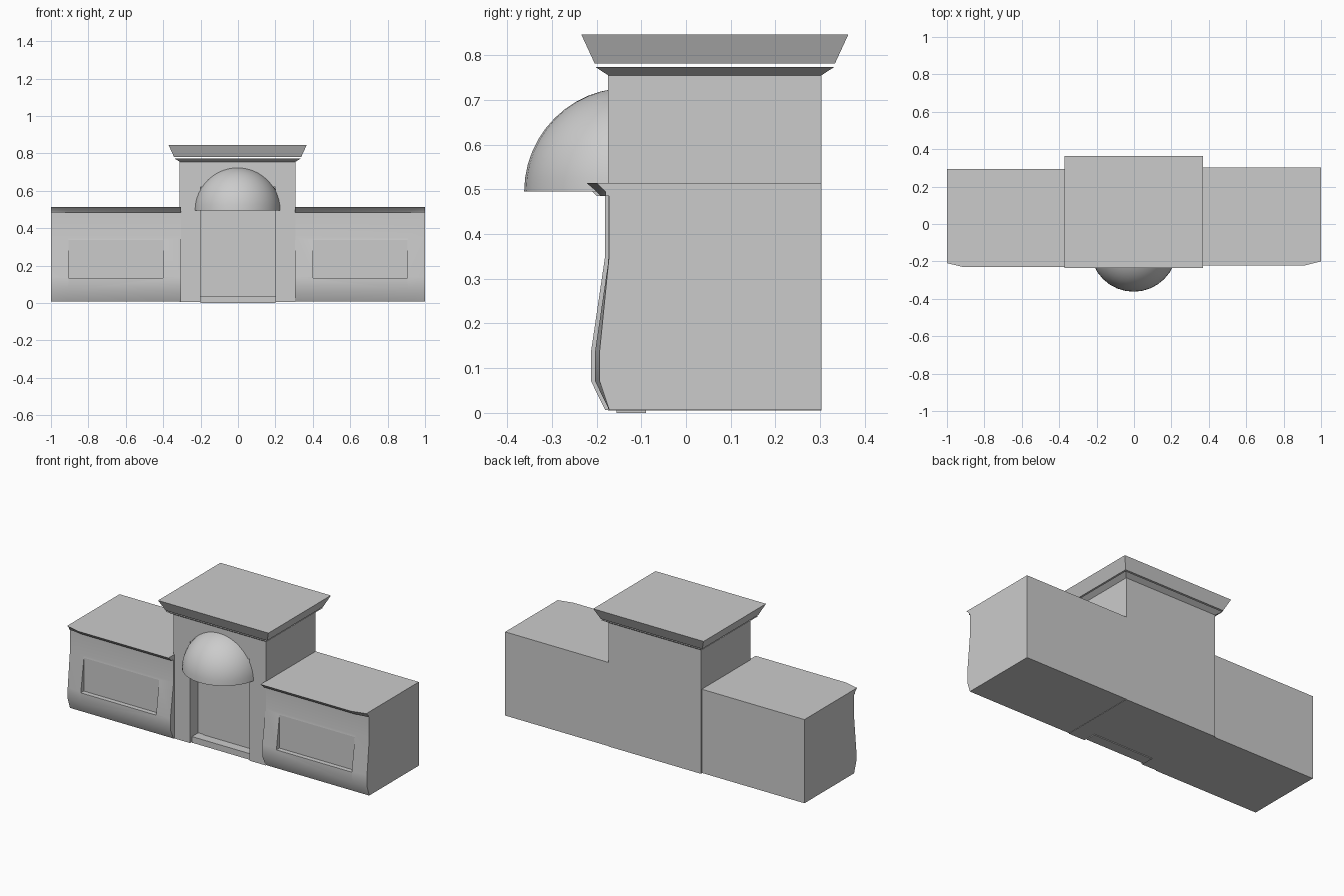
import bpy, bmesh, math
from mathutils import Vector

if "Cube" in bpy.data.objects:
    bpy.data.objects.remove(bpy.data.objects["Cube"])


def make_object(name, bm, smooth=True):
    bmesh.ops.recalc_face_normals(bm, faces=bm.faces[:])
    mesh = bpy.data.meshes.new(name)
    bm.to_mesh(mesh)
    bm.free()
    obj = bpy.data.objects.new(name, mesh)
    bpy.context.collection.objects.link(obj)
    if smooth:
        bpy.ops.object.select_all(action='DESELECT')
        obj.select_set(True)
        bpy.context.view_layer.objects.active = obj
        bpy.ops.object.shade_smooth_by_angle(angle=math.radians(35))
    return obj


def loft(name, rings, smooth=True):
    """Skin a row of matching closed rings and cap both ends."""
    bm = bmesh.new()
    vs = [[bm.verts.new(p) for p in ring] for ring in rings]
    n = len(vs[0])
    for a, b in zip(vs, vs[1:]):
        for i in range(n):
            j = (i + 1) % n
            bm.faces.new((a[i], a[j], b[j], b[i]))
    bm.faces.new(vs[0])
    bm.faces.new(vs[-1])
    return make_object(name, bm, smooth)


def rect(x0, x1, y0, y1, z):
    return [(x0, y0, z), (x1, y0, z), (x1, y1, z), (x0, y1, z)]


def box(name, x0, x1, y0, y1, z0, z1):
    return loft(name, [rect(x0, x1, y0, y1, z0), rect(x0, x1, y0, y1, z1)], False)


def cut(obj, cutter):
    mod = obj.modifiers.new("opening", 'BOOLEAN')
    mod.operation = 'DIFFERENCE'
    mod.solver = 'EXACT'
    mod.object = cutter
    bpy.context.view_layer.objects.active = obj
    bpy.ops.object.modifier_apply(modifier=mod.name)
    bpy.data.objects.remove(cutter)


# Side wings: bulging front profile with an eave, tapered at the outer corner
# (y, z, setback at the outer end)
PROFILE = [(0.303, 0.007, 0), (-0.172, 0.007, 0), (-0.203, 0.07, 0.01),
           (-0.203, 0.14, 0.01), (-0.172, 0.35, 0), (-0.172, 0.485, 0),
           (-0.19, 0.485, 0.01), (-0.20, 0.495, 0.02), (-0.222, 0.514, 0.022),
           (0.303, 0.514, 0)]
for side, sx, dy in (("right", 1, 0.0), ("left", -1, -0.009)):
    rings = [[(sx * x, y + dy + s * k, z) for y, z, s in PROFILE]
             for x, k in ((0.305, 0), (0.91, 0), (1.0, 1))]
    wing = loft(side + "_wing", rings)
    xs = sorted((sx * 0.40, sx * 0.905))
    cut(wing, box("window_cutter", *xs, -0.4, -0.174 + dy, 0.135, 0.36))

# Central tower with the doorway recess
tower = box("tower", -0.312, 0.308, -0.174, 0.303, 0.005, 0.757)
cut(tower, box("doorway_cutter", -0.2, 0.2, -0.4, -0.095, -0.1, 0.62))
box("door", -0.165, 0.158, -0.10, -0.09, 0.035, 0.48)
box("door_step", -0.2, 0.2, -0.155, -0.09, 0.0, 0.037)


# Flared cornice and roof slab
def flare(name, z0, out0, z1, out1):
    def ring(z, o):
        return rect(-0.312 - o, 0.308 + o, -0.174 - o, 0.303 + o, z)
    return loft(name, [ring(z0, out0), ring(z1, out1)], False)


flare("cornice", 0.755, 0.0, 0.774, 0.029)
flare("roof_slab", 0.781, 0.03, 0.846, 0.06)

# Quarter-sphere canopy above the door, open underneath
bm = bmesh.new()
bmesh.ops.create_uvsphere(bm, u_segments=32, v_segments=24, radius=0.232)
for normal in ((0, 0, -1), (0, 1, 0)):
    bmesh.ops.bisect_plane(bm, geom=bm.verts[:] + bm.edges[:] + bm.faces[:],
                           plane_co=(0, 0, 0), plane_no=Vector(normal),
                           clear_outer=True)
bmesh.ops.translate(bm, verts=bm.verts[:], vec=(-0.002, -0.13, 0.495))
make_object("door_canopy", bm)
